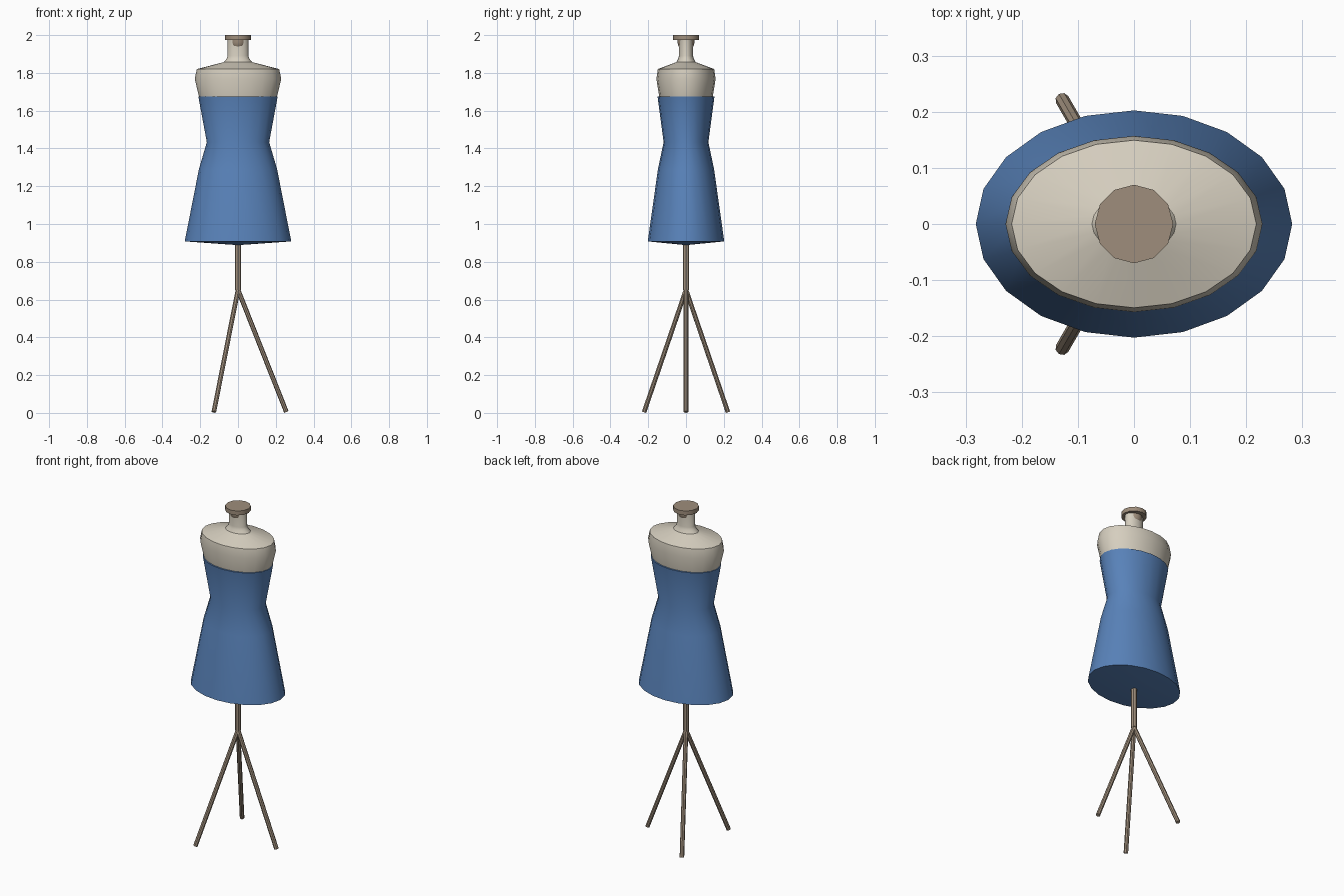
import bpy, bmesh, math
from mathutils import Vector

if "Cube" in bpy.data.objects:
    bpy.data.objects.remove(bpy.data.objects["Cube"])


def material(name, rgb):
    m = bpy.data.materials.new(name)
    m.diffuse_color = (*rgb, 1)
    m.use_nodes = True
    m.node_tree.nodes["Principled BSDF"].inputs["Base Color"].default_value = m.diffuse_color
    return m


CREAM = material("cream_fabric", (0.67, 0.62, 0.52))
BLUE = material("blue_cloth", (0.098, 0.223, 0.485))
WOOD = material("tan_wood", (0.345, 0.27, 0.20))


def finish(name, bm, mat):
    bmesh.ops.recalc_face_normals(bm, faces=bm.faces)
    mesh = bpy.data.meshes.new(name)
    bm.to_mesh(mesh)
    bm.free()
    mesh.materials.append(mat)
    ob = bpy.data.objects.new(name, mesh)
    bpy.context.collection.objects.link(ob)
    bpy.ops.object.select_all(action='DESELECT')
    ob.select_set(True)
    bpy.context.view_layer.objects.active = ob
    bpy.ops.object.shade_smooth_by_angle(angle=math.radians(35))
    return ob


def lathe(name, profile, sides, depth, mat):
    """Revolve (radius, z) points into an elliptical solid; radius 0 is a pole."""
    bm = bmesh.new()
    rings = []
    for r, z in profile:
        n = sides if r > 0 else 1
        rings.append([bm.verts.new((r * math.cos(math.tau * i / n),
                                    r * depth * math.sin(math.tau * i / n), z))
                      for i in range(n)])
    for a, b in zip(rings, rings[1:]):
        for i in range(sides):
            j = (i + 1) % sides
            quad = [a[i % len(a)], a[j % len(a)], b[j % len(b)], b[i % len(b)]]
            bm.faces.new(list(dict.fromkeys(quad)))
    return finish(name, bm, mat)


def rod(name, start, end, radius, mat, sides=8):
    a, b = Vector(start), Vector(end)
    bm = bmesh.new()
    bmesh.ops.create_cone(bm, cap_ends=True, segments=sides, radius1=radius,
                          radius2=radius, depth=(b - a).length)
    bm.transform((b - a).to_track_quat('Z', 'Y').to_matrix().to_4x4())
    bmesh.ops.translate(bm, verts=bm.verts, vec=(a + b) / 2)
    return finish(name, bm, mat)


# Bust with neck and shoulders
lathe("bust", [(0, 1.975), (0.055, 1.975), (0.055, 1.89), (0.06, 1.875),
               (0.075, 1.857), (0.218, 1.82), (0.229, 1.768),
               (0.203, 1.66), (0, 1.66)], 20, 0.685, CREAM)

# Dress, closed by a shallow cone underneath
lathe("dress", [(0, 1.675), (0.21, 1.675), (0.165, 1.433), (0.207, 1.29),
                (0.282, 0.908), (0, 0.888)], 20, 0.718, BLUE)

# Neck cap with a rounded plug that pokes through the flat neck
plug = [(0.045 * math.cos(a), 1.962 + 0.045 * math.sin(a))
        for a in (math.radians(d) for d in (-60, -40, -20, 0))]
lathe("neck_cap", [(0, 1.917)] + plug + [(0.045, 1.974), (0.07, 1.974),
                                         (0.07, 2.0), (0, 2.0)], 12, 1.0, WOOD)

# Stand: centre pole and three splayed legs
rod("stand_pole", (0, 0, 0.65), (0, 0, 1.0), 0.017, WOOD)
for k in range(3):
    t = math.tau * k / 3
    rod(f"stand_leg_{k + 1}", (0, 0, 0.652),
        (0.256 * math.cos(t), 0.256 * math.sin(t), 0.005), 0.0125, WOOD)
